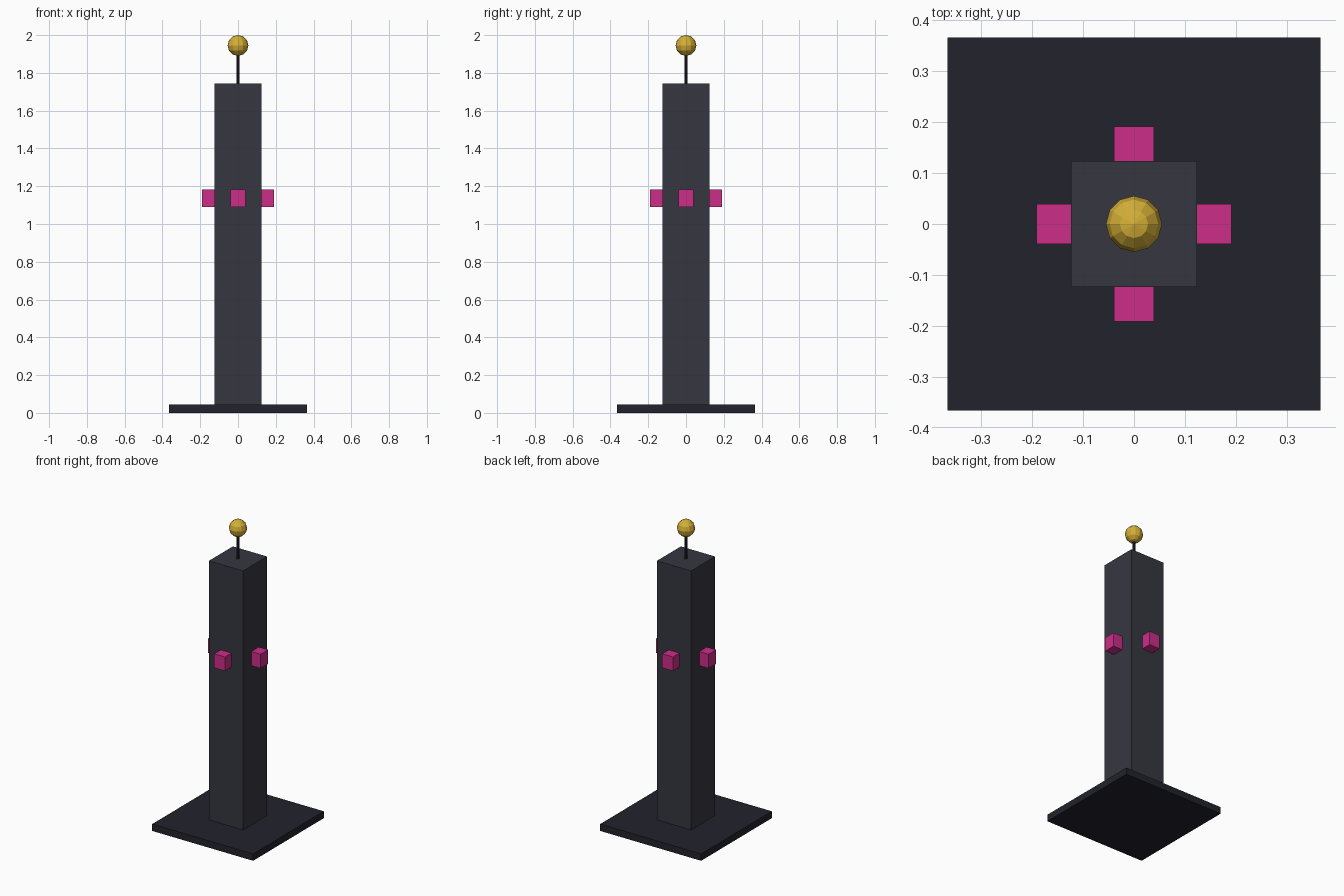
import bpy
import math

cube = bpy.data.objects.get("Cube")
if cube:
    bpy.data.objects.remove(cube, do_unlink=True)


def material(name, hex_code):
    # Convert a display colour to linear values
    def linear(c):
        return c / 12.92 if c <= 0.04045 else ((c + 0.055) / 1.055) ** 2.4
    rgb = [linear(v / 255) for v in bytes.fromhex(hex_code)]
    mat = bpy.data.materials.new(name)
    mat.use_nodes = True
    mat.diffuse_color = (*rgb, 1)
    mat.node_tree.nodes["Principled BSDF"].inputs["Base Color"].default_value = (*rgb, 1)
    return mat


near_black = material("near black", "22222C")
charcoal = material("charcoal", "363641")
pink = material("pink", "CC2D89")
gold = material("gold", "D4AF37")


def finish(name, mat):
    obj = bpy.context.object
    obj.name = name
    obj.data.materials.append(mat)
    return obj


def box(name, size, centre, mat):
    bpy.ops.mesh.primitive_cube_add(size=1, location=centre)
    obj = finish(name, mat)
    obj.scale = size
    bpy.ops.object.transform_apply(location=False, rotation=False, scale=True)
    return obj


# Base plate and square column
box("base_plate", (0.732, 0.732, 0.045), (0, 0, 0.0225), near_black)
box("column", (0.248, 0.248, 1.70), (0, 0, 0.893), charcoal)

# One block on each face of the column
for i, side in enumerate(("left", "back", "right", "front")):
    angle = i * math.pi / 2
    reach = 0.152
    block = box("block_" + side, (0.078, 0.078, 0.092),
                (reach * math.cos(angle), reach * math.sin(angle), 1.136), pink)
    block.rotation_euler.z = angle

# Thin mast with a faceted ball on top
bpy.ops.mesh.primitive_cylinder_add(vertices=8, radius=0.008, depth=0.19, location=(0, 0, 1.825))
finish("mast", near_black)
bpy.ops.mesh.primitive_uv_sphere_add(segments=12, ring_count=6, radius=0.055, location=(0, 0, 1.945))
finish("ball", gold)
